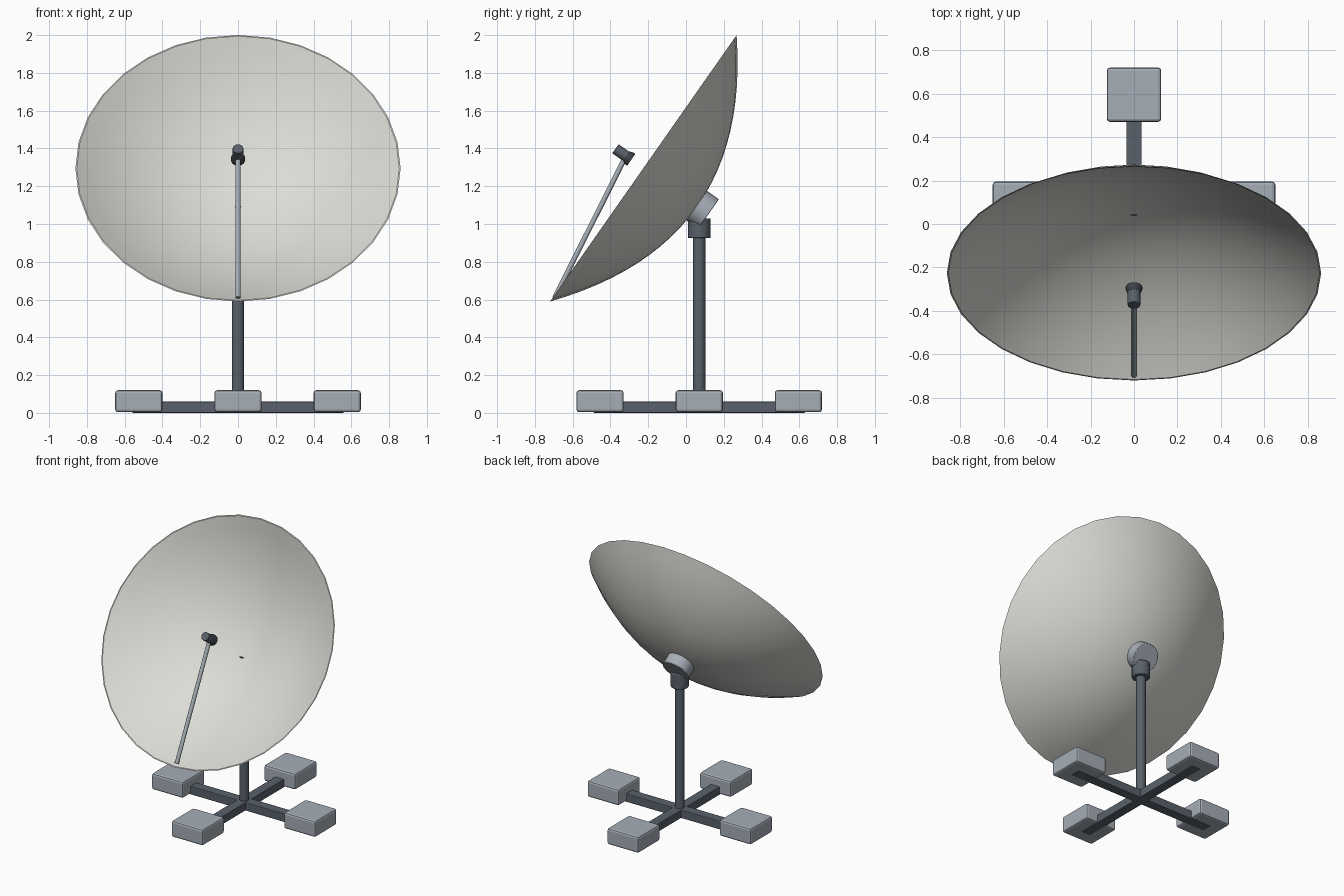
import bpy, bmesh, math
from mathutils import Matrix, Vector

if "Cube" in bpy.data.objects:
    bpy.data.objects.remove(bpy.data.objects["Cube"])


def material(name, rgb):
    m = bpy.data.materials.new(name)
    m.diffuse_color = (*rgb, 1)
    m.use_nodes = True
    m.node_tree.nodes["Principled BSDF"].inputs["Base Color"].default_value = m.diffuse_color
    return m


OFF_WHITE = material("off white", (0.72, 0.72, 0.68))
LIGHT_STEEL = material("light steel", (0.38, 0.42, 0.47))
DARK_STEEL = material("dark steel", (0.10, 0.12, 0.145))
BLACK = material("near black", (0.045, 0.05, 0.06))

MAST_Y = 0.07
# dish frame: local z is the aiming axis, origin at the rim centre
DISH = Matrix.Translation((0, -0.226, 1.295)) @ Matrix.Rotation(math.radians(55), 4, 'X')


def finish(name, bm, mat, bevel=0.0, smooth=True):
    bmesh.ops.recalc_face_normals(bm, faces=bm.faces)
    me = bpy.data.meshes.new(name)
    bm.to_mesh(me)
    bm.free()
    me.materials.append(mat)
    ob = bpy.data.objects.new(name, me)
    bpy.context.collection.objects.link(ob)
    bpy.ops.object.select_all(action='DESELECT')
    ob.select_set(True)
    bpy.context.view_layer.objects.active = ob
    if smooth:
        bpy.ops.object.shade_smooth_by_angle(angle=math.radians(35))
    if bevel:
        b = ob.modifiers.new("bevel", 'BEVEL')
        b.width, b.segments, b.limit_method = bevel, 2, 'ANGLE'
    return ob


def lathe(name, profile, mat, matrix=Matrix(), sides=24, bevel=0.0):
    """Revolve (radius, height) points about local z; ends sit on the axis."""
    bm = bmesh.new()
    vs = [bm.verts.new((r, 0, z)) for r, z in profile]
    es = [bm.edges.new(p) for p in zip(vs, vs[1:])]
    bmesh.ops.spin(bm, geom=vs + es, cent=(0, 0, 0), axis=(0, 0, 1),
                   angle=math.tau, steps=sides, use_duplicate=False)
    bmesh.ops.remove_doubles(bm, verts=bm.verts, dist=1e-5)
    bm.transform(matrix)
    return finish(name, bm, mat, bevel)


def rod(name, p, q, r, mat, sides=24, bevel=0.0):
    p, q = Vector(p), Vector(q)
    d = q - p
    m = Matrix.Translation(p) @ d.to_track_quat('Z', 'Y').to_matrix().to_4x4()
    return lathe(name, [(0, 0), (r, 0), (r, d.length), (0, d.length)], mat, m, sides, bevel)


def box(name, lo, hi, mat, bevel=0.0):
    lo, hi = Vector(lo), Vector(hi)
    bm = bmesh.new()
    bmesh.ops.create_cube(bm, size=1)
    bm.transform(Matrix.Translation((lo + hi) / 2) @ Matrix.Diagonal((*(hi - lo), 1)))
    return finish(name, bm, mat, bevel, smooth=False)


# crossed base beams
box("base_beam_x", (-0.56, MAST_Y - 0.035, 0), (0.56, MAST_Y + 0.035, 0.06), DARK_STEEL, 0.004)
box("base_beam_y", (-0.035, MAST_Y - 0.56, 0.0005), (0.035, MAST_Y + 0.56, 0.0595), DARK_STEEL, 0.004)

# ballast blocks on the beam ends
for side, dx, dy in (("left", -1, 0), ("right", 1, 0), ("front", 0, -1), ("back", 0, 1)):
    x, y = dx * 0.525, MAST_Y + dy * 0.525
    box("ballast_" + side, (x - 0.125, y - 0.125, 0.004), (x + 0.125, y + 0.125, 0.12),
        LIGHT_STEEL, 0.014)

# mast, collar and the hub behind the dish
rod("mast", (0, MAST_Y, 0.03), (0, MAST_Y, 1.092), 0.032, DARK_STEEL)
rod("mast_collar", (0, MAST_Y, 0.925), (0, MAST_Y, 1.03), 0.06, DARK_STEEL, bevel=0.006)
rod("dish_hub", DISH @ Vector((0, 0, -0.422)), DISH @ Vector((0, 0, -0.343)), 0.095,
    LIGHT_STEEL, bevel=0.004)

# parabolic dish shell
N = 12
outer = [(0.861 * i / N, -0.350 * (1 - (i / N) ** 2)) for i in range(N + 1)]
inner = [(0.854 * i / N, -0.338 * (1 - (i / N) ** 2)) for i in range(N, -1, -1)]
lathe("dish", outer + inner, OFF_WHITE, DISH @ Matrix.Rotation(math.pi / 2, 4, 'Z'), 32)

# feed arm from the lower rim, feed body and horn at the focus
rod("feed_arm", (0, -0.695, 0.61), (0, -0.318, 1.36), 0.0135, LIGHT_STEEL, 12)
rod("feed_body", DISH @ Vector((0, 0, 0.09)), DISH @ Vector((0, 0, 0.18)), 0.029, DARK_STEEL,
    bevel=0.002)
lathe("feed_horn", [(0, 0.078), (0.038, 0.078), (0.038, 0.092), (0.030, 0.112), (0, 0.112)],
      BLACK, DISH)
